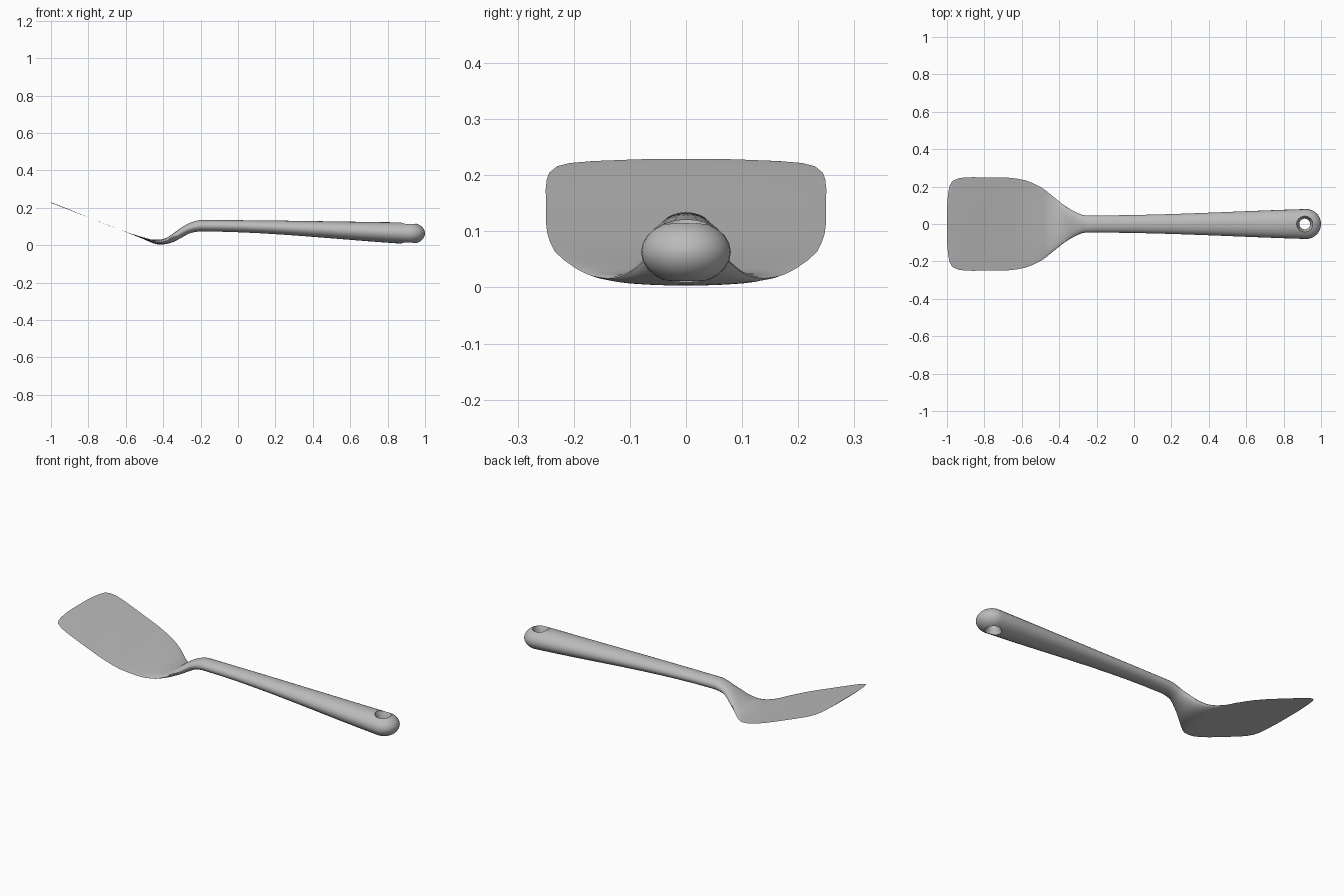
import bpy, bmesh, math

cube = bpy.data.objects.get("Cube")
if cube:
    bpy.data.objects.remove(cube, do_unlink=True)

grey = bpy.data.materials.new("satin grey")
grey.use_nodes = True
colour = (0.5, 0.5, 0.5, 1)
grey.diffuse_color = colour
grey.node_tree.nodes["Principled BSDF"].inputs["Base Color"].default_value = colour

SIDES = 24
BALL_X, BALL_R = 0.92, 0.08

# Profiles along the length: half width, underside and upper side
half_width = [(-1, .1), (-.993, .17), (-.985, .207), (-.97, .23), (-.94, .244),
              (-.88, .25), (-.7, .249), (-.6, .238), (-.5, .198), (-.43, .145),
              (-.38, .105), (-.32, .068), (-.26, .046), (-.2, .046), (.92, .08)]
underside = [(-1, .226), (-.5, .03), (-.45, .009), (-.42, .003), (-.39, .005),
             (-.35, .015), (-.3, .041), (-.25, .066), (-.2, .073), (.92, .005)]
upper = [(-1, .229), (-.5, .04), (-.45, .029), (-.42, .029), (-.39, .036),
         (-.35, .06), (-.3, .096), (-.25, .122), (-.2, .134), (.92, .121)]


def sample(points, x):
    """Monotone cubic through the profile points."""
    x = min(max(x, points[0][0]), points[-1][0])
    slopes = [(b[1] - a[1]) / (b[0] - a[0]) for a, b in zip(points, points[1:])]
    tangents = [slopes[0]]
    for a, b in zip(slopes, slopes[1:]):
        tangents.append(2 * a * b / (a + b) if a * b > 0 else 0)
    tangents.append(slopes[-1])
    i = max(k for k in range(len(slopes)) if points[k][0] <= x)
    (x0, y0), (x1, y1) = points[i], points[i + 1]
    h = x1 - x0
    t = (x - x0) / h
    return (y0 + (y1 - y0) * t * t * (3 - 2 * t)
            + h * t * (1 - t) * (tangents[i] * (1 - t) - tangents[i + 1] * t))


def span(start, end, count):
    return [start + (end - start) * i / count for i in range(count)]


def loft(name, rings, close_ends=True):
    bm = bmesh.new()
    loops = [[bm.verts.new(p) for p in ring] for ring in rings]
    for a, b in zip(loops, loops[1:]):
        for i in range(len(a)):
            j = (i + 1) % len(a)
            bm.faces.new((a[i], a[j], b[j], b[i]))
    bm.faces.new(loops[0])
    bm.faces.new(loops[-1])
    bmesh.ops.recalc_face_normals(bm, faces=bm.faces)
    mesh = bpy.data.meshes.new(name)
    bm.to_mesh(mesh)
    bm.free()
    mesh.materials.append(grey)
    obj = bpy.data.objects.new(name, mesh)
    bpy.context.collection.objects.link(obj)
    return obj


# Body: blade, neck and handle in one continuous loft with a round end
stations = [p[0] for p in half_width[:5]]
stations += span(-.91, -.5, 10) + span(-.5, -.2, 20) + span(-.2, BALL_X, 10)
stations += [BALL_X + BALL_R * math.sin(math.radians(a)) for a in range(0, 90, 11)]
rings = []
for x in stations:
    low, high = sample(underside, x), sample(upper, x)
    w, h, mid = sample(half_width, x), (high - low) / 2, (high + low) / 2
    over = max(0, (x - BALL_X) / BALL_R)
    shrink = math.sqrt(1 - over * over)
    angles = [math.tau * i / SIDES for i in range(SIDES)]
    rings.append([(x, w * shrink * math.cos(a), mid + h * shrink * math.sin(a))
                  for a in angles])
body = loft("turner_body", rings)

# Hanging hole, flared toward both openings
flare = [(-.02, .046), (.012, .043), (.04, .029), (.086, .029), (.113, .043), (.15, .046)]
cutter = loft("hanging_hole_cutter",
              [[(.913 + r * math.cos(math.tau * i / 16), r * math.sin(math.tau * i / 16), z)
                for i in range(16)] for z, r in flare])
cutter.hide_render = True
hole = body.modifiers.new("hanging_hole", 'BOOLEAN')
hole.operation = 'DIFFERENCE'
hole.solver = 'EXACT'
hole.object = cutter

bpy.ops.object.select_all(action='DESELECT')
body.select_set(True)
bpy.context.view_layer.objects.active = body
bpy.ops.object.modifier_apply(modifier=hole.name)
bpy.data.objects.remove(cutter, do_unlink=True)
bpy.ops.object.shade_smooth_by_angle(angle=math.radians(40))
